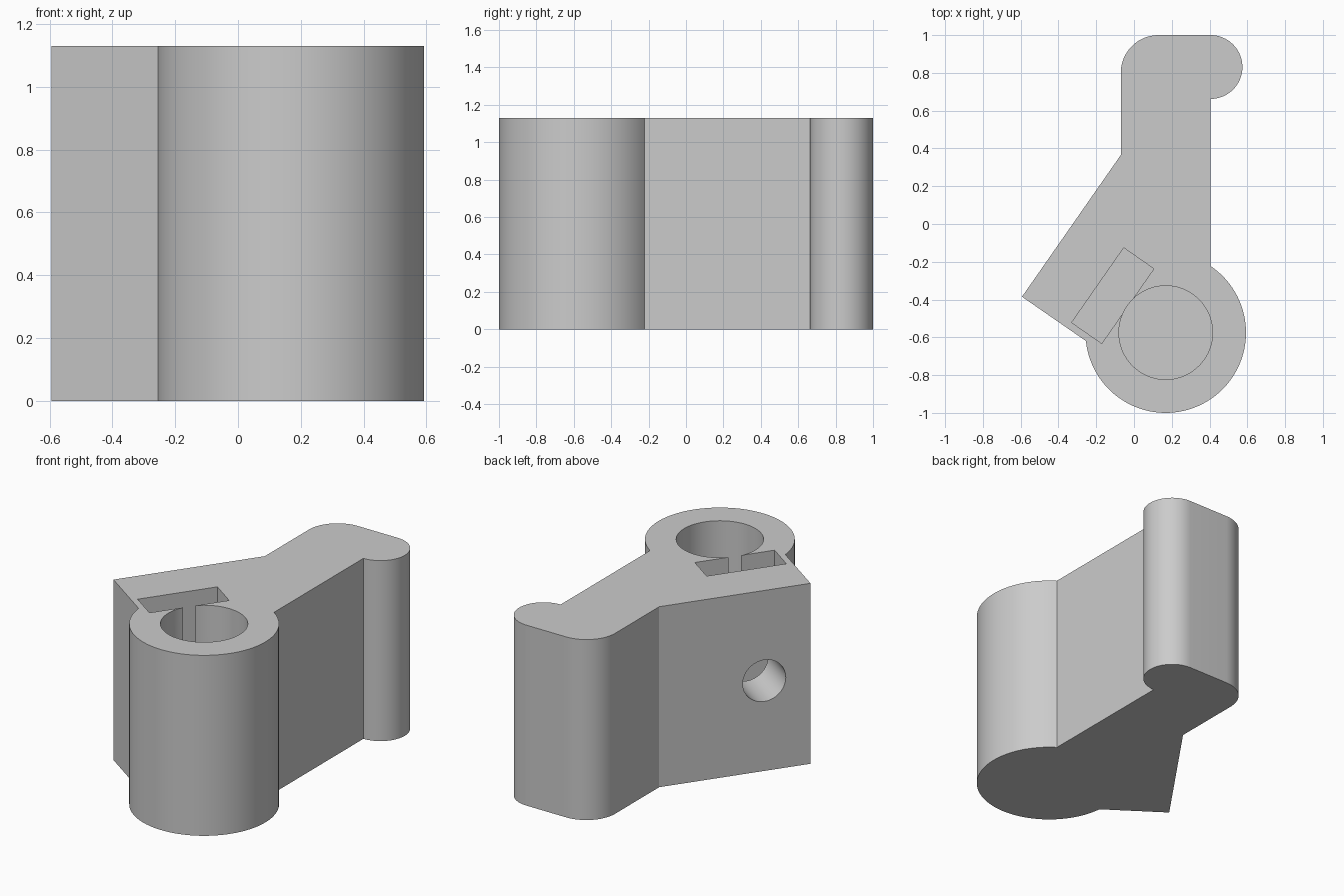
import bpy, bmesh
from math import pi, cos, sin, radians, atan2
from mathutils import Vector, Matrix

cube = bpy.data.objects.get("Cube")
if cube:
    bpy.data.objects.remove(cube, do_unlink=True)

HEIGHT = 1.13
BOSS = Vector((0.168, -0.575))       # shaft boss centre
BOSS_R, BORE_R = 0.425, 0.248
FLOOR = 0.16                         # thickness left under the blind bore
CORNER = Vector((-0.593, -0.385))    # outer corner of the clamp block
SHOULDER = Vector((-0.07, 0.365))    # slanted face meets the arm
ARM_RIGHT = 0.405

grey = bpy.data.materials.new("light grey")
grey.use_nodes = True
colour = (0.6, 0.6, 0.6, 1)
grey.diffuse_color = colour
grey.node_tree.nodes["Principled BSDF"].inputs["Base Color"].default_value = colour


def arc(centre, radius, start, end, steps):
    """Points on an arc, angles in degrees."""
    angles = [radians(start + (end - start) * i / steps) for i in range(steps + 1)]
    return [(centre[0] + radius * cos(a), centre[1] + radius * sin(a)) for a in angles]


def prism(name, points, bottom, top):
    """Extrude a closed counter-clockwise outline between two heights."""
    bm = bmesh.new()
    face = bm.faces.new([bm.verts.new((x, y, bottom)) for x, y in points])
    extruded = bmesh.ops.extrude_face_region(bm, geom=[face], use_keep_orig=True)
    verts = [v for v in extruded["geom"] if isinstance(v, bmesh.types.BMVert)]
    bmesh.ops.translate(bm, verts=verts, vec=(0, 0, top - bottom))
    bmesh.ops.recalc_face_normals(bm, faces=bm.faces)
    mesh = bpy.data.meshes.new(name)
    bm.to_mesh(mesh)
    bm.free()
    mesh.materials.append(grey)
    obj = bpy.data.objects.new(name, mesh)
    bpy.context.collection.objects.link(obj)
    return obj


# Lever body: round boss, straight arm with hooked tip, slanted clamp block
outline = arc(BOSS, BOSS_R, 186, 416.1, 64)
outline += arc((ARM_RIGHT, 0.831), 0.169, -90, 90, 32)
outline += arc((0.13, 0.8), 0.2, 90, 180, 20)
outline += [tuple(SHOULDER), tuple(CORNER)]
body = prism("lever_body", outline, 0, HEIGHT)

# Blind shaft bore, open at the top
bore = prism("bore_cutter", arc(BOSS, BORE_R, 0, 355, 71), FLOOR, HEIGHT + 0.1)

# Nut slot, parallel to the slanted face and next to the bore
along = (SHOULDER - CORNER).normalized()
outward = Vector((-along.y, along.x))
slot_centre = BOSS + outward * 0.342
corners = [(-1, -1), (1, -1), (1, 1), (-1, 1)]
slot_points = [tuple(slot_centre + along * (a * 0.241) + outward * (b * 0.097))
               for a, b in corners]
slot = prism("nut_slot_cutter", slot_points, 0.32, HEIGHT + 0.1)

# Screw hole from the slanted face through the slot to the bore
screw = prism("screw_cutter", arc((0, 0), 0.13, 0, 352.5, 47), 0, 0.9)
screw.data.transform(Matrix.Translation((BOSS.x, BOSS.y, HEIGHT / 2))
                     @ Matrix.Rotation(atan2(outward.y, outward.x), 4, "Z")
                     @ Matrix.Rotation(pi / 2, 4, "Y"))

bpy.ops.object.select_all(action="DESELECT")
body.select_set(True)
bpy.context.view_layer.objects.active = body
for cutter in (bore, slot, screw):
    cutter.hide_render = True
    cut = body.modifiers.new(cutter.name, "BOOLEAN")
    cut.operation = "DIFFERENCE"
    cut.solver = "EXACT"
    cut.object = cutter
    bpy.ops.object.modifier_apply(modifier=cut.name)
    bpy.data.objects.remove(cutter, do_unlink=True)

bpy.ops.object.shade_smooth_by_angle(angle=radians(30))
